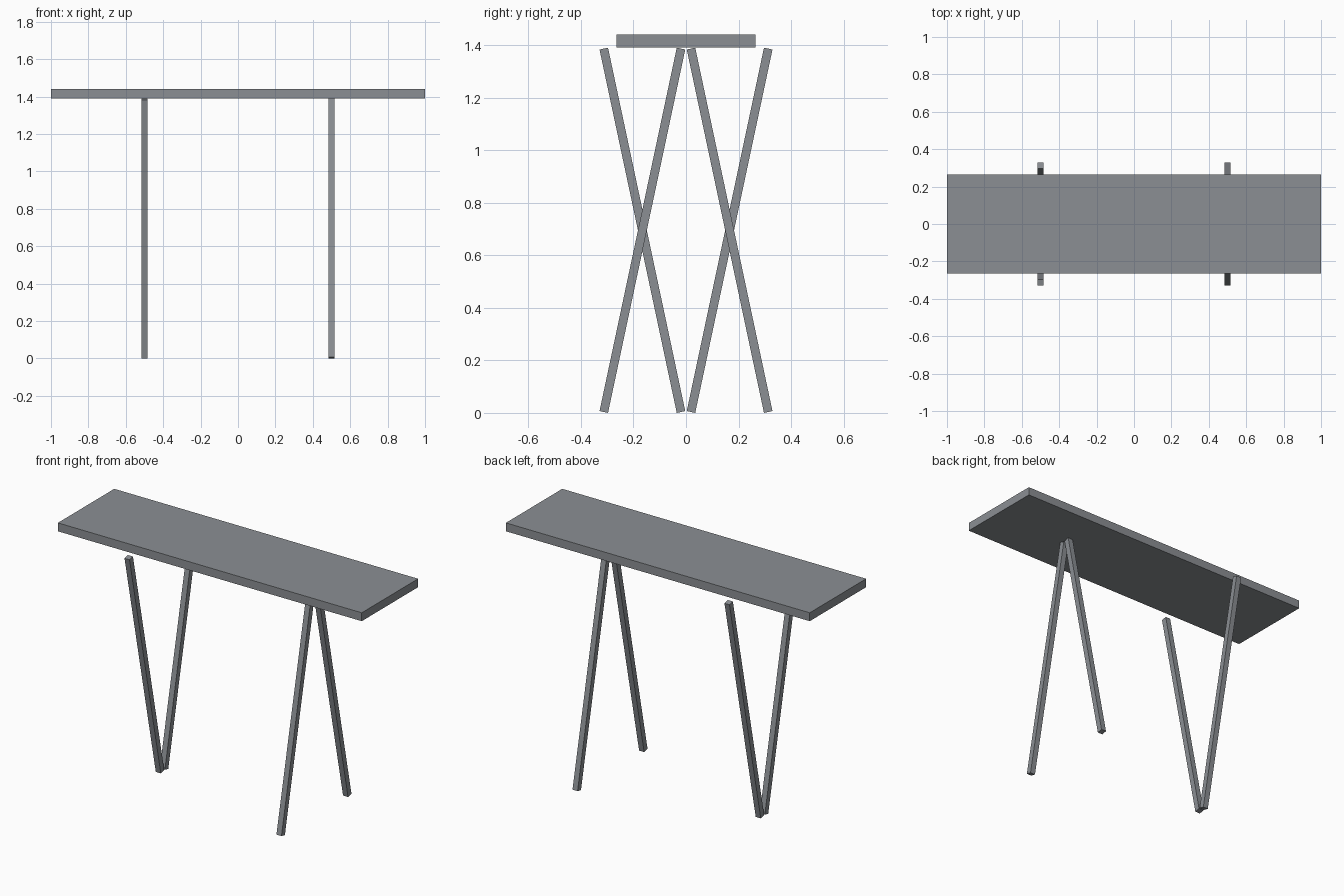
import bpy
from math import radians, cos, sin

if "Cube" in bpy.data.objects:
    bpy.data.objects.remove(bpy.data.objects["Cube"])

grey = bpy.data.materials.new("slate_grey")
grey.diffuse_color = (0.26, 0.275, 0.295, 1)
grey.use_nodes = True
grey.node_tree.nodes["Principled BSDF"].inputs["Base Color"].default_value = grey.diffuse_color

TOP_Z, THICK = 1.39, 0.05      # underside height and thickness of the top
TILT, W = radians(12), 0.033   # leg lean and square section
LENGTH = (TOP_Z - W * sin(TILT)) / cos(TILT)


def box(name, size, loc, rot_x=0.0):
    bpy.ops.mesh.primitive_cube_add(size=1, location=loc, rotation=(rot_x, 0, 0))
    ob = bpy.context.object
    ob.name = name
    ob.scale = size
    bpy.ops.object.transform_apply(location=False, rotation=False, scale=True)
    ob.data.materials.append(grey)
    return ob


# Table top
box("table_top", (2, 0.53, THICK), (0, 0, TOP_Z + THICK / 2))

# Leg pairs: left pair meets at the floor, right pair meets under the top
for side, x, lean in (("left", -0.5, 1), ("right", 0.5, -1)):
    for end, s in (("front", -1), ("back", 1)):
        box(f"{side}_{end}_leg", (W, W, LENGTH),
            (x, s * 0.166, TOP_Z / 2), -s * lean * TILT)
